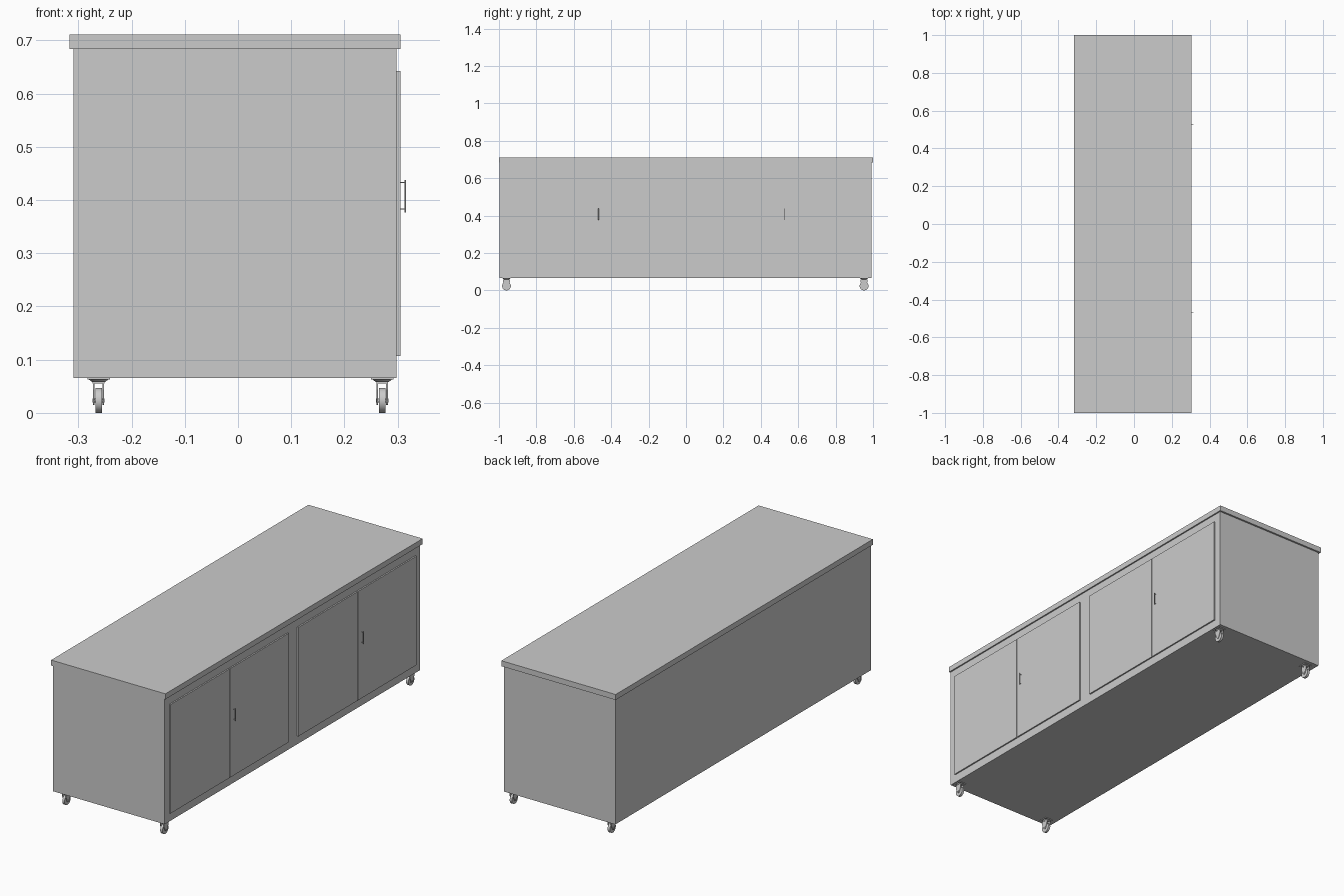
import bpy, bmesh, math
from mathutils import Vector

if "Cube" in bpy.data.objects:
    bpy.data.objects.remove(bpy.data.objects["Cube"])


def mesh_object(name, bm):
    bmesh.ops.recalc_face_normals(bm, faces=bm.faces)
    me = bpy.data.meshes.new(name)
    bm.to_mesh(me)
    bm.free()
    ob = bpy.data.objects.new(name, me)
    bpy.context.collection.objects.link(ob)
    return ob


def box(name, lo, hi):
    bm = bmesh.new()
    bmesh.ops.create_cube(bm, size=1)
    for v in bm.verts:
        v.co = Vector([lo[i] + (v.co[i] + 0.5) * (hi[i] - lo[i]) for i in range(3)])
    return mesh_object(name, bm)


def cylinder(name, p, q, r1, r2=None, sides=24, smooth=True):
    p, q = Vector(p), Vector(q)
    bm = bmesh.new()
    bmesh.ops.create_cone(bm, cap_ends=True, segments=sides, radius1=r1,
                          radius2=r1 if r2 is None else r2, depth=(q - p).length)
    rot = (q - p).to_track_quat('Z', 'Y')
    for v in bm.verts:
        v.co = rot @ v.co + (p + q) / 2
    ob = mesh_object(name, bm)
    if smooth:
        bpy.context.view_layer.objects.active = ob
        bpy.ops.object.select_all(action='DESELECT')
        ob.select_set(True)
        bpy.ops.object.shade_smooth_by_angle(angle=math.radians(35))
    return ob


def side_plate(name, profile, x0, x1, cy):
    # y-z outline extruded along x
    bm = bmesh.new()
    face = bm.faces.new([bm.verts.new((x0, cy + y, z)) for y, z in profile])
    ext = bmesh.ops.extrude_face_region(bm, geom=[face])
    verts = [g for g in ext['geom'] if isinstance(g, bmesh.types.BMVert)]
    bmesh.ops.translate(bm, verts=verts, vec=(x1 - x0, 0, 0))
    return mesh_object(name, bm)


# Cabinet body and overhanging worktop
box("cabinet_body", (-0.309, -0.996, 0.066), (0.298, 0.991, 0.684))
box("worktop", (-0.317, -1, 0.684), (0.305, 1, 0.711))

# Two pairs of doors, each pair with one handle beside the split
GAP = 0.002
for label, start in (("near", -0.96), ("far", 0.034)):
    mid, end = start + 0.46, start + 0.92
    box(label + "_left_door", (0.298, start, 0.107), (0.305, mid - GAP, 0.643))
    box(label + "_right_door", (0.298, mid + GAP, 0.107), (0.305, end, 0.643))
    hy = mid + 0.032
    cylinder(label + "_handle_bar", (0.3145, hy, 0.377), (0.3145, hy, 0.438), 0.0016, sides=16)
    for n, z in (("lower", 0.383), ("upper", 0.433)):
        cylinder(f"{label}_handle_{n}_post", (0.304, hy, z), (0.3145, hy, z), 0.0011, sides=12)

# Fork side outline: wide shoulder narrowing to a rounded axle end
fork = [(-0.018, 0.058), (-0.018, 0.044), (-0.009, 0.0235)]
fork += [(-0.009 * math.cos(a), 0.0235 - 0.009 * math.sin(a))
         for a in [math.pi * i / 8 for i in range(1, 8)]]
fork += [(0.009, 0.0235), (0.018, 0.044), (0.018, 0.058)]

# Four casters
for xn, cx in (("left", -0.262), ("right", 0.271)):
    for yn, cy in (("front", -0.96), ("rear", 0.952)):
        n = f"{yn}_{xn}_caster_"
        box(n + "plate", (cx - 0.021, cy - 0.021, 0.0625), (cx + 0.021, cy + 0.021, 0.066))
        cylinder(n + "swivel", (cx, cy, 0.058), (cx, cy, 0.0625), 0.012, 0.018)
        box(n + "fork_bridge", (cx - 0.011, cy - 0.018, 0.055), (cx + 0.011, cy + 0.018, 0.059))
        for s in (-1, 1):
            side_plate(n + "fork_side", fork, cx + s * 0.0075, cx + s * 0.0105, cy)
        cylinder(n + "axle", (cx - 0.0115, cy, 0.0235), (cx + 0.0115, cy, 0.0235), 0.004, sides=16)
        cylinder(n + "wheel", (cx - 0.006, cy, 0.0235), (cx + 0.006, cy, 0.0235), 0.0235, sides=32)
